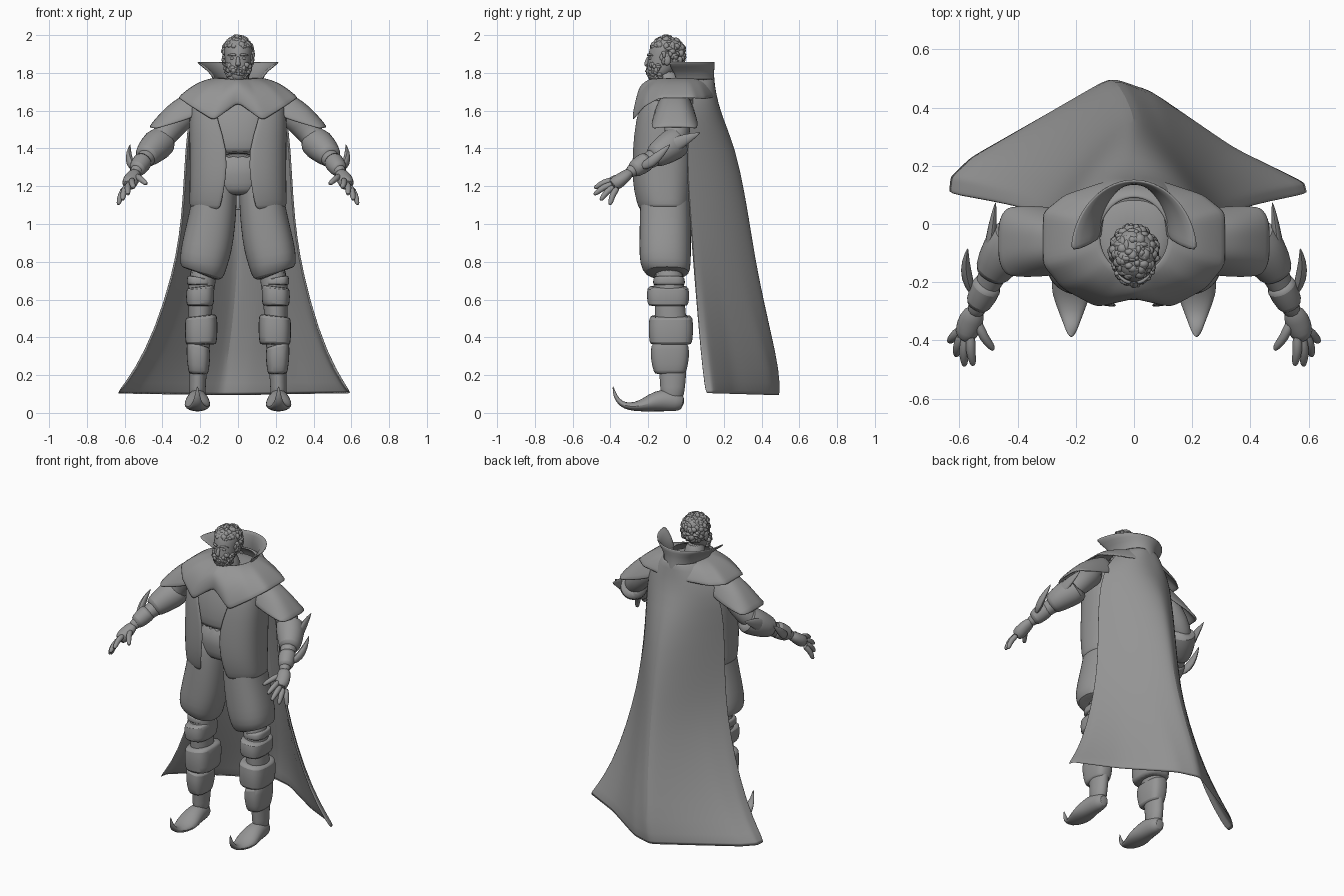
import bpy, bmesh, math, random
from math import sin, cos, pi
from mathutils import Vector

random.seed(4)
cube = bpy.data.objects.get("Cube")
if cube:
    bpy.data.objects.remove(cube, do_unlink=True)

grey = bpy.data.materials.new("plain grey")
grey.use_nodes = True
grey.diffuse_color = (0.3, 0.3, 0.3, 1)
grey.node_tree.nodes["Principled BSDF"].inputs["Base Color"].default_value = (0.3, 0.3, 0.3, 1)


def finish(name, bm, mirror=False, thick=0, subdiv=1, angle=50):
    bmesh.ops.recalc_face_normals(bm, faces=bm.faces)
    mesh = bpy.data.meshes.new(name)
    bm.to_mesh(mesh)
    bm.free()
    mesh.materials.append(grey)
    ob = bpy.data.objects.new(name, mesh)
    bpy.context.collection.objects.link(ob)
    if mirror:
        ob.modifiers.new("Mirror", 'MIRROR').use_clip = False
    if thick:
        mod = ob.modifiers.new("Solidify", 'SOLIDIFY')
        mod.thickness, mod.offset = thick, 0
    if subdiv:
        mod = ob.modifiers.new("Subdivision", 'SUBSURF')
        mod.levels = mod.render_levels = subdiv
    bpy.ops.object.select_all(action='DESELECT')
    bpy.context.view_layer.objects.active = ob
    ob.select_set(True)
    bpy.ops.object.shade_smooth_by_angle(angle=math.radians(angle))


def skin(bm, rows, closed=False, caps=False):
    """Join rows of points with quads."""
    grid = [[bm.verts.new(p) for p in row] for row in rows]
    n = len(grid[0])
    for a, b in zip(grid, grid[1:]):
        for i in range(n if closed else n - 1):
            j = (i + 1) % n
            bm.faces.new((a[i], a[j], b[j], b[i]))
    if caps:
        bm.faces.new(grid[0])
        bm.faces.new(grid[-1])


def sheet(name, rows, mirror=False, thick=0.012):
    bm = bmesh.new()
    skin(bm, rows)
    finish(name, bm, mirror, thick)


def power(v, e):
    return math.copysign(abs(v) ** e, v)


def stack(name, rings, mirror=False, sides=20, e=0.85, tilt=0):
    """Horizontal rings: x, y, z, x radius, y radius."""
    bm = bmesh.new()
    rows = []
    for k, (x, y, z, rx, ry) in enumerate(rings):
        slope = tilt * k / (len(rings) - 1)
        ring = [(power(cos(2 * pi * i / sides), e), power(sin(2 * pi * i / sides), e)) for i in range(sides)]
        rows.append([(x + rx * c, y + ry * s, z + slope * c) for c, s in ring])
    skin(bm, rows, True, True)
    finish(name, bm, mirror)


def tube(name, pts, mirror=True, sides=12, ref=(0, 0, 1)):
    """Rings square to a path: x, y, z, side radius, depth radius."""
    bm = bmesh.new()
    path = [Vector(p[:3]) for p in pts]
    rows = []
    for k, p in enumerate(pts):
        t = (path[min(k + 1, len(path) - 1)] - path[max(k - 1, 0)]).normalized()
        side = t.cross(Vector(ref)).normalized()
        up = side.cross(t)
        rows.append([path[k] + side * p[3] * cos(2 * pi * i / sides) + up * p[-1] * sin(2 * pi * i / sides)
                     for i in range(sides)])
    skin(bm, rows, True, True)
    finish(name, bm, mirror)


def blobs(name, items, mirror=False):
    """Small ellipsoids: centre, radii."""
    bm = bmesh.new()
    for c, r in items:
        new = bmesh.ops.create_icosphere(bm, subdivisions=2, radius=1)["verts"]
        for v in new:
            v.co = Vector(c) + Vector(v.co[i] * r[i] for i in range(3))
    finish(name, bm, mirror, 0, 0)


# Head, face and neck
stack("head", [(0, -.165, 1.757, .025, .03), (0, -.15, 1.78, .052, .056), (0, -.13, 1.82, .065, .078),
               (0, -.115, 1.87, .07, .088), (0, -.105, 1.92, .078, .092), (0, -.1, 1.96, .07, .084),
               (0, -.1, 1.988, .04, .05)], e=1)
stack("neck", [(0, -.08, 1.68, .085, .08), (0, -.09, 1.75, .06, .06), (0, -.1, 1.82, .055, .06)], e=1)
tube("nose", [(0, -.195, 1.89, .009, .008), (0, -.208, 1.86, .012, .012), (0, -.212, 1.842, .016, .014),
              (0, -.2, 1.834, .01, .008)], False, 8, (0, 1, 0))
tube("brow", [(.008, -.202, 1.892, .008), (.03, -.198, 1.9, .008), (.058, -.172, 1.89, .005)], sides=8)
tube("moustache", [(0, -.208, 1.825, .008), (.022, -.2, 1.82, .009), (.04, -.182, 1.795, .006)], sides=8)
blobs("eye", [((.03, -.188, 1.877), (.013, .01, .008))], True)
blobs("ear", [((.076, -.1, 1.868), (.011, .02, .03))], True)
blobs("lips", [((0, -.203, 1.805), (.02, .008, .006))])

# Wavy hair and beard
curls = []
while len(curls) < 190:
    d = Vector([random.gauss(0, 1) for _ in range(3)]).normalized()
    if d.z > .42 or (d.y > -.25 and d.z > -.6):
        c = Vector((d.x * .072, -.1 + d.y * .087, 1.9 + d.z * .085))
        curls.append((c, [random.uniform(.009, .022) for _ in range(3)]))
blobs("hair", curls)
beard = []
for i in range(90):
    a, h = random.uniform(-1.7, 1.7), random.random()
    z = 1.762 + h * .04 + .055 * min(1, abs(a)) * h
    r = .038 + .026 * min(1, (z - 1.76) / .05)
    beard.append(((r * sin(a), -.14 - r * cos(a), z), [random.uniform(.007, .016) for _ in range(3)]))
blobs("beard", beard)

# Torso
stack("vest", [(0, -.13, 1.37, .17, .125), (0, -.125, 1.39, .18, .138), (0, -.12, 1.5, .2, .145),
               (0, -.105, 1.62, .21, .13), (0, -.06, 1.69, .17, .15), (0, -.03, 1.745, .12, .13),
               (0, -.06, 1.75, .07, .07)])
stack("hips", [(0, -.12, 1.15, .1, .09), (0, -.12, 1.18, .15, .115), (0, -.12, 1.25, .17, .125),
               (0, -.12, 1.385, .17, .128)])

# Open coat, one half mirrored
rows = []
for z, gap, rx, cy, ry in [(1.66, .12, .24, -.1, .14), (1.55, .11, .255, -.11, .16), (1.39, .05, .25, -.115, .166),
                           (1.22, .065, .25, -.12, .163), (1.12, .085, .252, -.115, .147), (1.07, .095, .25, -.11, .138)]:
    start = math.asin((gap / rx) ** (1 / .75))
    turn = [start + (pi - start) * i / 18 for i in range(19)]
    rows.append([(rx * power(sin(a), .75), cy - ry * power(cos(a), .75), z + (.02 * sin(a) if z < 1.1 else 0))
                 for a in turn])
sheet("coat", rows, True)

# Baggy breeches and legs
stack("breeches", [(.105, -.11, 1.3, .09, .11), (.12, -.11, 1.2, .115, .13), (.128, -.11, 1.1, .122, .134),
                   (.142, -.11, 1, .128, .137), (.164, -.11, .88, .135, .138), (.185, -.11, .79, .126, .137),
                   (.19, -.1, .735, .112, .12), (.195, -.095, .735, .075, .08)], True, tilt=.035)
stack("leg", [(.18, -.09, .8, .09, .09), (.2, -.09, .6, .06, .075), (.2, -.075, .45, .065, .09),
              (.21, -.07, .25, .048, .075), (.215, -.07, .13, .043, .066), (.215, -.075, .06, .045, .06)], True, e=1)


# Boot straps and armour bands
def band(name, x, y, top, low, rx, ry, taper, tilt):
    stack(name, [(x, y, low, rx * taper * .9, ry * taper * .9), (x, y, low + .006, rx * taper, ry * taper),
                 (x, y, (top + low) / 2, rx, ry), (x, y, top - .006, rx * .97, ry * .97),
                 (x, y, top, rx * .86, ry * .86)], True, e=.7, tilt=tilt)


band("knee_band", .2, -.095, .67, .565, .076, .114, .95, -.01)
band("calf_band", .195, -.08, .515, .36, .088, .12, .95, -.01)
band("ankle_band", .21, -.085, .365, .205, .064, .104, .82, .02)
band("knee_garter", .205, -.09, .72, .675, .066, .085, 1, .01)

# Curled shoes
tube("shoe", [(.215, -.01, .05, .03, .035), (.215, -.05, .06, .05, .055), (.215, -.12, .07, .058, .064),
              (.215, -.19, .052, .072, .048), (.215, -.24, .036, .07, .03), (.215, -.3, .032, .046, .021),
              (.215, -.345, .047, .028, .016), (.215, -.377, .088, .015, .011), (.215, -.387, .145, .002, .002)],
     ref=(0, .5, 1))

# Arms, cuffs and blades
tube("arm", [(.25, -.06, 1.62, .08), (.33, -.045, 1.54, .078), (.4, -.045, 1.46, .07), (.45, -.1, 1.39, .062),
             (.5, -.2, 1.335, .046), (.535, -.28, 1.285, .034), (.55, -.31, 1.265, .032)])
tube("elbow_cuff", [(.398, -.035, 1.445, .06), (.398, -.038, 1.442, .092), (.45, -.1, 1.4, .085),
                    (.49, -.17, 1.355, .066), (.495, -.18, 1.35, .045)])
tube("wrist_cuff", [(.498, -.2, 1.34, .04), (.502, -.205, 1.335, .058), (.538, -.28, 1.285, .048),
                    (.542, -.285, 1.282, .03)])
tube("elbow_blade", [(.5, -.18, 1.35, .014, .025), (.498, -.1, 1.4, .024, .05), (.485, 0, 1.45, .017, .034),
                     (.475, .08, 1.485, .001, .001)], sides=8)
tube("wrist_blade", [(.555, -.24, 1.3, .012, .02), (.575, -.185, 1.325, .024, .034), (.58, -.13, 1.375, .016, .024),
                     (.57, -.08, 1.425, .001, .001)], sides=8)

# Hands
tube("palm", [(.54, -.29, 1.28, .032, .026), (.558, -.325, 1.25, .045, .034), (.572, -.365, 1.22, .046, .04),
              (.582, -.395, 1.2, .03, .036)])
for finger, root, tip in [("thumb", (.54, -.33, 1.255), (.482, -.435, 1.21)),
                          ("index_finger", (.56, -.375, 1.235), (.553, -.488, 1.19)),
                          ("middle_finger", (.577, -.38, 1.215), (.583, -.49, 1.155)),
                          ("ring_finger", (.59, -.375, 1.2), (.612, -.455, 1.125)),
                          ("little_finger", (.595, -.36, 1.195), (.636, -.405, 1.1))]:
    a, b = Vector(root), Vector(tip)
    bend = a.lerp(b, .5) + Vector((.006, -.008, .008))
    tube(finger, [(*a, .02), (*bend, .018), (*a.lerp(b, .85), .015), (*b, .007)], sides=8)


def resample(points, steps):
    """Straight subdivision of a short outline."""
    pts = [Vector(p) for p in points]
    return [a.lerp(b, i / steps) for a, b in zip(pts, pts[1:]) for i in range(steps)] + [pts[-1]]


# Shoulder mantle with pointed front
edge = resample([(0, -.25, 1.64), (.13, -.283, 1.545), (.25, -.22, 1.62), (.315, -.14, 1.665), (.315, .04, 1.665),
                 (.24, .1, 1.66), (.1, .145, 1.67), (0, .15, 1.68)], 4)
rows = []
for t in [i / 5 for i in range(6)]:
    row = []
    for i, p in enumerate(edge):
        a = pi * i / (len(edge) - 1)
        neck = Vector((.115 * sin(a), -.04 - .13 * cos(a), 1.77))
        row.append(neck.lerp(p, t) + Vector((0, -.03 * max(0, cos(a)), .022)) * sin(pi * t))
    rows.append(row)
sheet("mantle", rows, True)

# Shoulder flaps
rows = []
for x, z, drop, half in [(.2, 1.72, .13, .1), (.3, 1.67, .12, .115), (.37, 1.62, .09, .121), (.425, 1.56, .045, .121),
                         (.468, 1.51, .005, .115)]:
    rows.append([(x - .03 * abs(u) ** 4, -.06 + half * u, z - drop * abs(u) ** 3)
                 for u in [i / 6 - 1 for i in range(13)]])
sheet("shoulder_flap", rows, True, .015)

# Standing collar
rows = []
for z, w, front, back in [(1.68, .11, -.04, .155), (1.77, .12, -.05, .142), (1.815, .155, -.075, .142),
                          (1.86, .22, -.1, .15)]:
    rows.append([(w * sin(t), front + (back - front) * cos(t), z) for t in [pi * (i / 20 - .5) for i in range(21)]])
sheet("collar", rows, thick=.014)

# Long cape: a ridged upper section blending into a flared, peaked hem
hem = resample([(-1, 0, 0), (-.99, .15, 0), (-.88, .32, 0), (-.48, .69, 0), (-.14, 1, 0), (.08, .9, 0),
                (.54, .4, 0), (.92, .1, 0), (.935, 0, 0)], 4)
rows = []
for z, w, front, back, p in [(1.77, .12, .04, .143, 3), (1.69, .19, .04, .153, 3), (1.58, .255, .025, .18, 2.4),
                             (1.4, .275, 0, .258, 1.8), (1.13, .288, .015, .314, 1.5), (.93, .308, .03, .347, 1.35),
                             (.73, .345, .045, .382, 1.25), (.44, .435, .068, .447, 1.2), (.22, .545, .088, .497, 1.2),
                             (.1, .64, .105, .497, 1.2)]:
    blend = max(0, (.8 - z) / .7)
    row = []
    for i, h in enumerate(hem):
        u = -cos(pi * i / (len(hem) - 1))
        s = Vector((u, 1 - abs(u) ** p, 0)).lerp(h, blend)
        row.append((w * s.x, front + (back - front) * s.y, z - (.012 * s.y if z < .2 else 0)))
    rows.append(row)
sheet("cape", rows)
